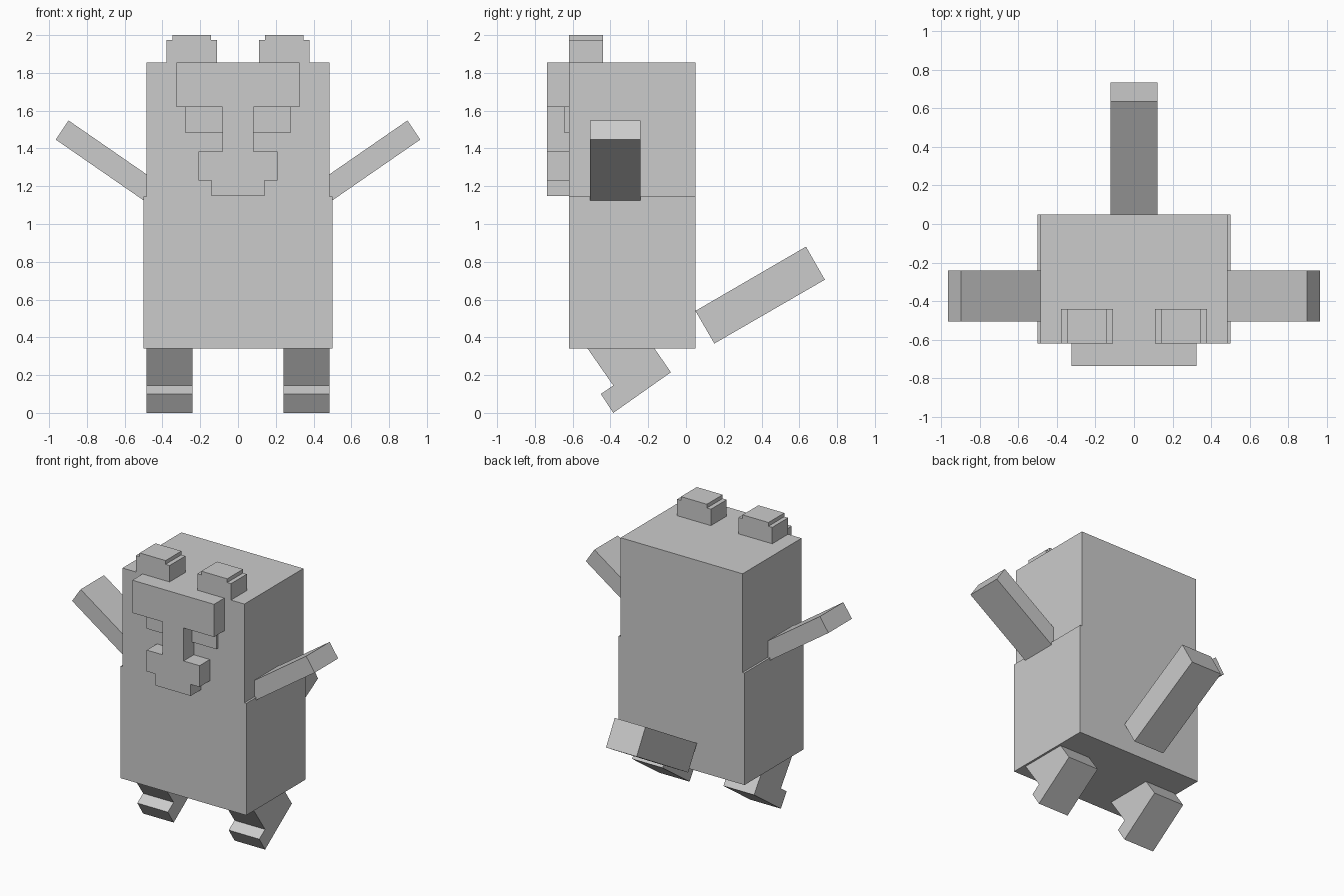
import bpy, bmesh
from mathutils import Vector

cube = bpy.data.objects.get("Cube")
if cube:
    bpy.data.objects.remove(cube, do_unlink=True)

grey = bpy.data.materials.new("light_grey")
grey.use_nodes = True
grey.diffuse_color = (0.6, 0.6, 0.6, 1)
grey.node_tree.nodes["Principled BSDF"].inputs["Base Color"].default_value = (0.6, 0.6, 0.6, 1)


def extrude(name, profile, axis, lo, hi):
    """Extrude a flat profile along x (profile is y, z) or along y (profile is x, z)."""
    bm = bmesh.new()
    points = [(lo, a, b) if axis == "x" else (a, lo, b) for a, b in profile]
    face = bm.faces.new([bm.verts.new(p) for p in points])
    result = bmesh.ops.extrude_face_region(bm, geom=[face])
    moved = [v for v in result["geom"] if isinstance(v, bmesh.types.BMVert)]
    step = Vector((hi - lo, 0, 0)) if axis == "x" else Vector((0, hi - lo, 0))
    bmesh.ops.translate(bm, verts=moved, vec=step)
    bmesh.ops.recalc_face_normals(bm, faces=bm.faces)
    mesh = bpy.data.meshes.new(name)
    bm.to_mesh(mesh)
    bm.free()
    mesh.materials.append(grey)
    obj = bpy.data.objects.new(name, mesh)
    bpy.context.collection.objects.link(obj)
    return obj


def mirrored(half):
    """Complete a right-hand outline by reflecting it across x = 0."""
    return half + [(-x, z) for x, z in reversed(half)]


FRONT, BACK = -0.62, 0.05

# Body: slightly wider below than above
extrude("body", mirrored([(0.5, 0.34), (0.5, 1.145), (0.485, 1.145), (0.485, 1.855)]),
        "y", FRONT, BACK)

# Face: brow, nose bridge and stepped muzzle in one raised plate
extrude("brow_and_muzzle", mirrored([
    (0.325, 1.855), (0.325, 1.62), (0.083, 1.62), (0.083, 1.383),
    (0.21, 1.383), (0.21, 1.23), (0.14, 1.23), (0.14, 1.147)]),
    "y", -0.737, FRONT)

# Tail, tilted upward behind the body
extrude("tail", [(0.05, 0.54), (0.635, 0.88), (0.735, 0.705), (0.15, 0.367)],
        "x", -0.122, 0.122)

# Paired parts
for side, s in (("left", 1), ("right", -1)):
    def flip(profile):
        return [(s * x, z) for x, z in profile]

    extrude(side + "_eye", flip([(0.083, 1.483), (0.277, 1.483), (0.277, 1.62), (0.083, 1.62)]),
            "y", -0.642, FRONT)
    extrude(side + "_ear", flip([
        (0.11, 1.855), (0.378, 1.855), (0.378, 1.973), (0.348, 1.973),
        (0.348, 2.0), (0.142, 2.0), (0.142, 1.973), (0.11, 1.973)]),
        "y", FRONT, -0.44)
    extrude(side + "_arm", flip([(0.485, 1.115), (0.965, 1.447), (0.897, 1.548), (0.415, 1.215)]),
            "y", -0.507, -0.24)
    extrude(side + "_leg", [
        (-0.59, 0.44), (-0.385, 0.145), (-0.451, 0.1), (-0.385, 0),
        (-0.08, 0.215), (-0.235, 0.44)],
        "x", s * 0.242, s * 0.485)
